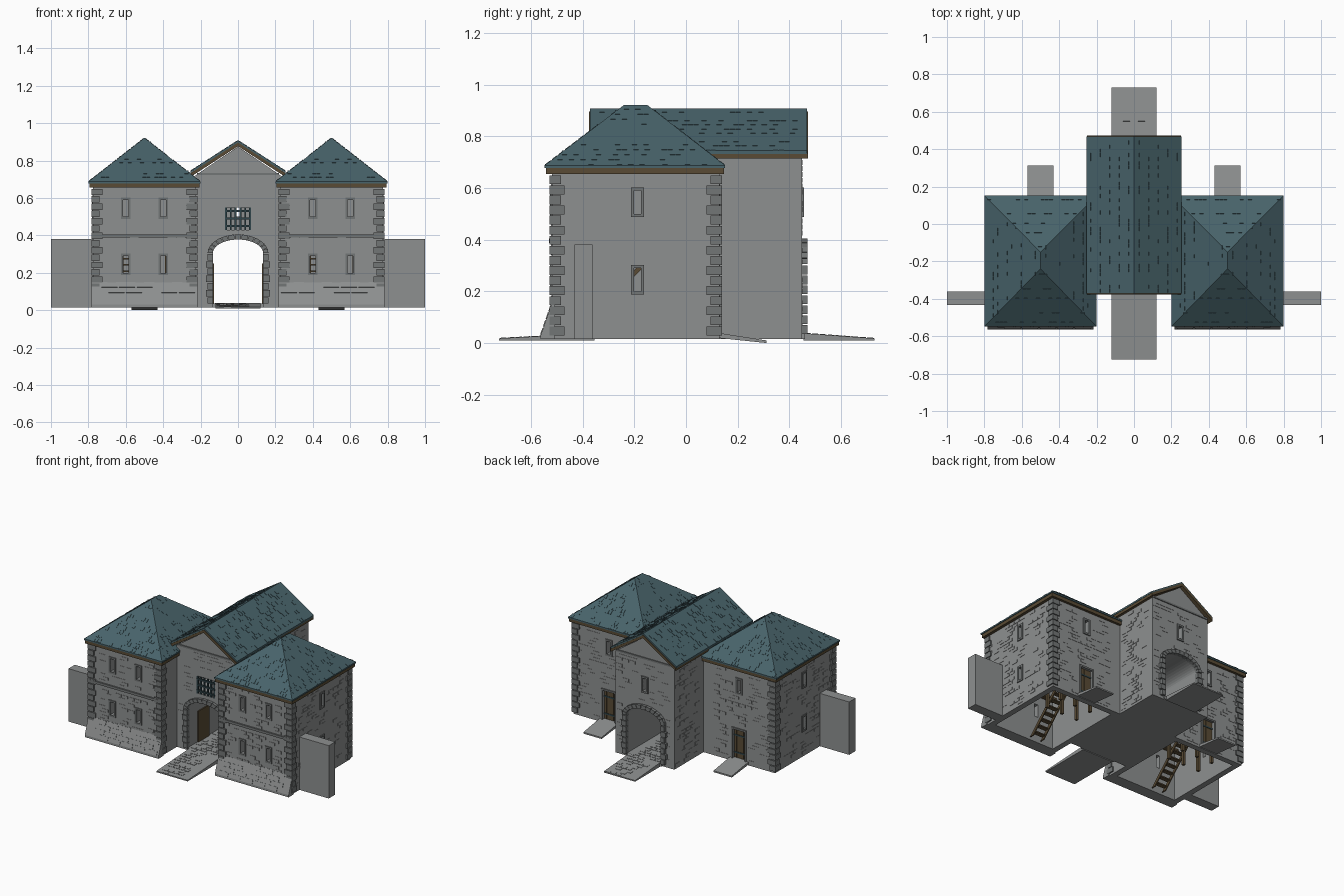
import bpy, bmesh, math, random
from mathutils import Vector, Matrix

random.seed(4)
cube = bpy.data.objects.get("Cube")
if cube:
    bpy.data.objects.remove(cube)


def material(name, rgb):
    m = bpy.data.materials.new(name)
    m.use_nodes = True
    m.diffuse_color = (*rgb, 1)
    m.node_tree.nodes["Principled BSDF"].inputs["Base Color"].default_value = (*rgb, 1)
    return m


STONE = material("wall stone", (0.27, 0.28, 0.28))
TRIM = material("trim stone", (0.17, 0.18, 0.18))
SLATE = material("blue slate", (0.065, 0.125, 0.145))
WOOD = material("brown timber", (0.10, 0.07, 0.035))
IRON = material("dark iron", (0.03, 0.06, 0.07))


def box(bm, x0, x1, y0, y1, z0, z1):
    size = Matrix.Diagonal((x1 - x0, y1 - y0, z1 - z0, 1))
    mid = Vector(((x0 + x1) / 2, (y0 + y1) / 2, (z0 + z1) / 2))
    bmesh.ops.create_cube(bm, size=1, matrix=Matrix.Translation(mid) @ size)


def prism(bm, pts, axis, a, b):
    """Extrude a 2D profile along x (points are y,z) or y (points are x,z)."""
    place = (lambda p, d: (d, p[0], p[1])) if axis == "x" else (lambda p, d: (p[0], d, p[1]))
    lo, hi = [[bm.verts.new(place(p, d)) for p in pts] for d in (a, b)]
    bm.faces.new(lo)
    bm.faces.new(hi[::-1])
    for i in range(len(pts)):
        j = (i + 1) % len(pts)
        bm.faces.new((lo[i], hi[i], hi[j], lo[j]))


def scatter(bm, quad, w, h, thick, chance, holes=()):
    """Lay loose courses of thin blocks over a four-sided surface."""
    a, b, c, d = map(Vector, quad)
    u = (b - a).normalized()
    n = u.cross(d - a).normalized()
    v = n.cross(u)
    rows = int((d - a).dot(v) / h)
    for r in range(rows):
        t = (r + 0.5) / rows
        left, right = a.lerp(d, t), b.lerp(c, t)
        cols = int((right - left).length / w)
        for k in range(cols - 1):
            p = left + u * (w * (k + 0.6 + 0.4 * (r % 2)))
            blocked = any(all(q[2 * i] - 0.035 < p[i] < q[2 * i + 1] + 0.035 for i in range(3)) for q in holes)
            if random.random() > chance or blocked:
                continue
            rot = Matrix((u, v, n)).transposed().to_4x4()
            scale = Matrix.Diagonal((w * 0.9, h * 0.85, thick * 2, 1))
            bmesh.ops.create_cube(bm, size=1, matrix=Matrix.Translation(p) @ rot @ scale)


def part(name, mat, build, mirror=False):
    bm = bmesh.new()
    build(bm)
    bmesh.ops.recalc_face_normals(bm, faces=bm.faces)
    me = bpy.data.meshes.new(name)
    bm.to_mesh(me)
    bm.free()
    me.materials.append(mat)
    ob = bpy.data.objects.new(name, me)
    bpy.context.scene.collection.objects.link(ob)
    if mirror:
        ob.modifiers.new("Mirror", "MIRROR").use_mirror_merge = False
    return ob


def carve(ob, builders):
    """Cut each builder's solid out of the object, then drop the cutters."""
    cutters = []
    for i, f in enumerate(builders):
        c = part("cutter", ob.data.materials[0], f)
        c.hide_render = True
        mod = ob.modifiers.new("Cut", "BOOLEAN")
        mod.object, mod.operation, mod.solver = c, "DIFFERENCE", "EXACT"
        cutters.append(c)
    dg = bpy.context.evaluated_depsgraph_get()
    ob.data = bpy.data.meshes.new_from_object(ob.evaluated_get(dg))
    ob.modifiers.clear()
    for c in cutters:
        bpy.data.objects.remove(c)


def boxes(items):
    return lambda bm: [box(bm, *i) for i in items]


# Tower dimensions
X0, X1, Y0, Y1, Z0, Z1 = 0.225, 0.775, -0.52, 0.13, 0.015, 0.67
LEVELS = (0.245, 0.545)
holes, frames = [], []


def frame_bars(horizontal, lo, hi, z0, z1, t=0.012):
    """Four bars round an opening; horizontal maps a span to x and y limits."""
    for a, b, c, d in ((lo - t, lo, z0 - t, z1 + t), (hi, hi + t, z0 - t, z1 + t),
                       (lo, hi, z1, z1 + t), (lo, hi, z0 - t, z0)):
        frames.append((*horizontal(a, b), c, d))


for z in LEVELS:
    for x in (0.4, 0.6):
        holes.append((x - 0.014, x + 0.014, Y0 - 0.03, Y0 + 0.06, z - 0.045, z + 0.045))
        frame_bars(lambda a, b: (a, b, Y0 - 0.006, Y0 + 0.01), x - 0.014, x + 0.014, z - 0.045, z + 0.045)
    holes.append((X1 - 0.06, X1 + 0.03, -0.202, -0.174, z - 0.045, z + 0.045))
    frame_bars(lambda a, b: (X1 - 0.01, X1 + 0.006, a, b), -0.202, -0.174, z - 0.045, z + 0.045)
for x, half, z0, z1 in ((0.5, 0.014, 0.5, 0.59), (0.5, 0.045, 0.035, 0.24)):
    holes.append((x - half, x + half, Y1 - 0.06, Y1 + 0.03, z0, z1))
    frame_bars(lambda a, b: (a, b, Y1 - 0.01, Y1 + 0.007), x - half, x + half, z0, z1)

walls = part("tower_walls", STONE, boxes([(X0, X1, Y0, Y1, Z0, Z1)]))
cavity = (X0 + 0.04, X1 - 0.04, Y0 + 0.04, Y1 - 0.04, Z0 - 0.1, Z1 - 0.02)
carve(walls, [boxes([cavity])] + [boxes([h]) for h in holes])
walls.modifiers.new("Mirror", "MIRROR").use_mirror_merge = False
part("tower_opening_frames", TRIM, boxes(frames), True)


def tower_bricks(bm):
    for (ax, ay), (bx, by) in (((X0, Y0), (X1, Y0)), ((X1, Y0), (X1, Y1)), ((X1, Y1), (X0, Y1))):
        scatter(bm, ((ax, ay, 0.03), (bx, by, 0.03), (bx, by, 0.65), (ax, ay, 0.65)),
                0.05, 0.022, 0.002, 0.35, holes)


part("tower_bricks", STONE, tower_bricks, True)


# Corner stones alternate long and short on each face
def quoins(bm):
    for x, y, sx, sy in ((X0, Y0, 1, 1), (X1, Y0, -1, 1), (X1, Y1, -1, -1)):
        for i in range(16):
            z = 0.03 + i * 0.039
            lx, ly = (0.05, 0.035) if i % 2 else (0.035, 0.05)
            xs = sorted((x - sx * 0.009, x + sx * lx))
            ys = sorted((y - sy * 0.009, y + sy * ly))
            box(bm, *xs, *ys, z, z + 0.034)


part("tower_quoins", TRIM, quoins, True)
part("string_course", TRIM, boxes([(X0, X1, Y0 - 0.01, Y0 + 0.01, 0.388, 0.405)]), True)


# Sloped base of coursed blocks
def batter(bm):
    prism(bm, [(Y0 + 0.01, Z0), (-0.563, Z0), (-0.563, 0.03), (-0.521, 0.15), (Y0 + 0.01, 0.15)], "x", 0.217, 0.783)
    scatter(bm, ((0.217, -0.563, 0.03), (0.783, -0.563, 0.03), (0.783, -0.521, 0.15), (0.217, -0.521, 0.15)),
            0.094, 0.031, 0.003, 0.9)


part("battered_base", STONE, batter, True)


# Hipped roofs with slates and timber eaves
def hip_corners(z=0.688):
    base = [(0.2, -0.548, z), (0.8, -0.548, z), (0.8, 0.152, z), (0.2, 0.152, z)]
    s, n = (0.5, -0.24, 0.922), (0.5, -0.15, 0.922)
    a, b, c, d = base
    return base, [(a, b, s, s), (b, c, n, s), (c, d, n, n), (d, a, s, n)]


def hip_roof(bm):
    base, slopes = hip_corners()
    box(bm, 0.2, 0.8, -0.548, 0.152, 0.678, 0.688)
    for q in slopes:
        bm.faces.new([bm.verts.new(p) for p in dict.fromkeys(q)])
    bmesh.ops.remove_doubles(bm, verts=bm.verts, dist=0.0001)


part("tower_roof", SLATE, hip_roof, True)
part("tower_slates", SLATE, lambda bm: [scatter(bm, q, 0.022, 0.03, 0.002, 0.3) for q in hip_corners()[1]], True)
part("tower_eaves", WOOD, boxes([(0.205, 0.795, -0.543, 0.147, 0.655, 0.678)]), True)

# Rear doors, with planks and iron straps
part("rear_door_planks", WOOD, boxes([(0.455 + i * 0.018, 0.4715 + i * 0.018, 0.105, 0.118, 0.035, 0.24)
                                      for i in range(5)]), True)
part("rear_door_straps", IRON, boxes([(0.455, 0.545, 0.117, 0.121, z, z + 0.01) for z in (0.07, 0.19)]), True)
part("rear_ramps", STONE, lambda bm: prism(bm, [(0.12, 0.02), (0.312, 0), (0.312, 0.01), (0.12, 0.04)],
                                           "x", 0.43, 0.57), True)

# Stub curtain walls
part("curtain_walls", STONE, boxes([(0.77, 1, -0.432, -0.362, 0.015, 0.382)]), True)


# Upper floors, posts and stairs inside the towers
def interior(bm):
    for cx in (-0.5, 0.5):
        box(bm, cx - 0.235, cx + 0.235, -0.48, -0.44, 0.35, 0.365)
        box(bm, cx - 0.235, cx + 0.235, -0.13, 0.09, 0.35, 0.365)
        for x in (-0.12, 0.0, 0.12):
            for y in (-0.11, 0.02):
                box(bm, cx + x - 0.009, cx + x + 0.009, y - 0.009, y + 0.009, 0.02, 0.35)
        x = cx - 0.08
        for side in (-0.045, 0.04):
            prism(bm, [(-0.46, 0.02), (-0.43, 0.02), (-0.12, 0.34), (-0.12, 0.365)], "x", x + side, x + side + 0.008)
        for i in range(10):
            y, z = -0.445 + i * 0.032, 0.04 + i * 0.033
            box(bm, x - 0.04, x + 0.04, y, y + 0.032, z, z + 0.008)


part("tower_floors_and_stairs", WOOD, interior)

# Gatehouse with a vaulted passage
GX, G0, G1 = 0.226, -0.35, 0.45
SPRING = 0.305


def arch(t, extra=0.0):
    return (math.cos(t) * (0.135 + extra), SPRING + math.sin(t) * (0.073 + extra))


curve = [arch(math.pi * i / 20) for i in range(21)]
gate_window = (-0.07, 0.07, G0 - 0.05, G0 + 0.08, 0.43, 0.55)
back_window = (-0.014, 0.014, G1 - 0.08, G1 + 0.05, 0.5, 0.59)
gate = part("gatehouse_walls", STONE, lambda bm: prism(
    bm, [(-GX, Z0), (GX, Z0), (GX, 0.722), (0, 0.875), (-GX, 0.722)], "y", G0, G1))
carve(gate, [lambda bm: prism(bm, [(0.135, -0.1)] + curve + [(-0.135, -0.1)], "y", -0.6, 0.6),
             boxes([(-0.18, 0.18, G0 + 0.05, G1 - 0.05, 0.42, 0.7)]),
             boxes([gate_window]), boxes([back_window])])


def gate_bricks(bm):
    gaps = [gate_window, back_window, (-0.135, 0.135, -0.5, 0.6, 0, 0.38)]
    for (ax, ay), (bx, by) in (((-GX, G0), (GX, G0)), ((GX, 0.14), (GX, G1)),
                               ((GX, G1), (-GX, G1)), ((-GX, G1), (-GX, 0.14))):
        scatter(bm, ((ax, ay, 0.03), (bx, by, 0.03), (bx, by, 0.71), (ax, ay, 0.71)),
                0.05, 0.022, 0.002, 0.35, gaps)


part("gatehouse_bricks", STONE, gate_bricks)


# Arch stones, jambs and gable strips at both ends
def arch_stones(bm):
    for y0, y1 in ((G0 - 0.02, G0 + 0.01), (G1 - 0.01, G1 + 0.02)):
        for i in range(13):
            t, u = math.pi * (i + 0.04) / 13, math.pi * (i + 0.96) / 13
            prism(bm, [arch(t), arch(t, 0.028), arch(u, 0.028), arch(u)], "y", y0, y1)
        for s in (-1, 1):
            for i in range(7):
                z = 0.035 + i * 0.0385
                xs = sorted((s * 0.133, s * (0.172 if i % 2 else 0.162)))
                box(bm, *xs, y0, y1, z, z + 0.034)


part("arch_stones", TRIM, arch_stones)
part("gable_strips", TRIM, boxes([(-0.22, 0.22, y - 0.006, y + 0.006, 0.722, 0.734) for y in (G0, G1)]))
frames.clear()
frame_bars(lambda a, b: (a, b, G1 - 0.01, G1 + 0.008), -0.014, 0.014, 0.5, 0.59)
part("gatehouse_window_frame", TRIM, boxes(frames))

# Iron grille
part("grille", IRON, boxes(
    [(x - 0.005, x + 0.005, G0 - 0.004, G0 + 0.006, 0.43, 0.55) for x in (-0.065, -0.039, -0.013, 0.013, 0.039, 0.065)]
    + [(-0.07, 0.07, G0 - 0.006, G0 + 0.008, z - 0.005, z + 0.005) for z in (0.45, 0.49, 0.53)]))


# Gatehouse roof
def chevron(half, eave, ridge, thick):
    return [(-half, eave), (0, ridge), (half, eave), (half, eave - thick), (0, ridge - thick), (-half, eave - thick)]


part("gatehouse_roof", SLATE, lambda bm: prism(bm, chevron(0.254, 0.745, 0.908, 0.012), "y", -0.372, 0.468))
part("gatehouse_bargeboards", WOOD, lambda bm: prism(bm, chevron(0.25, 0.735, 0.897, 0.02), "y", -0.376, 0.472))
part("gatehouse_slates", SLATE, lambda bm: scatter(
    bm, ((0.254, -0.37, 0.745), (0.254, 0.466, 0.745), (0, 0.466, 0.908), (0, -0.37, 0.908)),
    0.022, 0.03, 0.002, 0.3), True)


# Passage floor, approach ramps and cobbles
def roadway(bm):
    box(bm, -0.135, 0.135, G0 - 0.01, G1 + 0.01, 0.015, 0.036)
    scatter(bm, ((-0.13, G0, 0.036), (0.13, G0, 0.036), (0.13, G1, 0.036), (-0.13, G1, 0.036)), 0.04, 0.03, 0.002, 0.7)
    for s, end in ((-1, -0.724), (1, 0.73)):
        wall = -0.355 if s < 0 else 0.455
        prism(bm, [(wall, 0.01), (end, 0.01), (end, 0.018), (wall, 0.038)], "x", -0.12, 0.12)
        scatter(bm, ((s * 0.12, wall, 0.038), (-s * 0.12, wall, 0.038), (-s * 0.12, end, 0.018), (s * 0.12, end, 0.018))
                if s > 0 else ((-0.12, end, 0.018), (0.12, end, 0.018), (0.12, wall, 0.038), (-0.12, wall, 0.038)),
                0.04, 0.03, 0.002, 0.6)


part("roadway", STONE, roadway)
part("passage_doors", WOOD, boxes([(0.127, 0.136, -0.25, -0.13, 0.036, 0.25)]), True)
